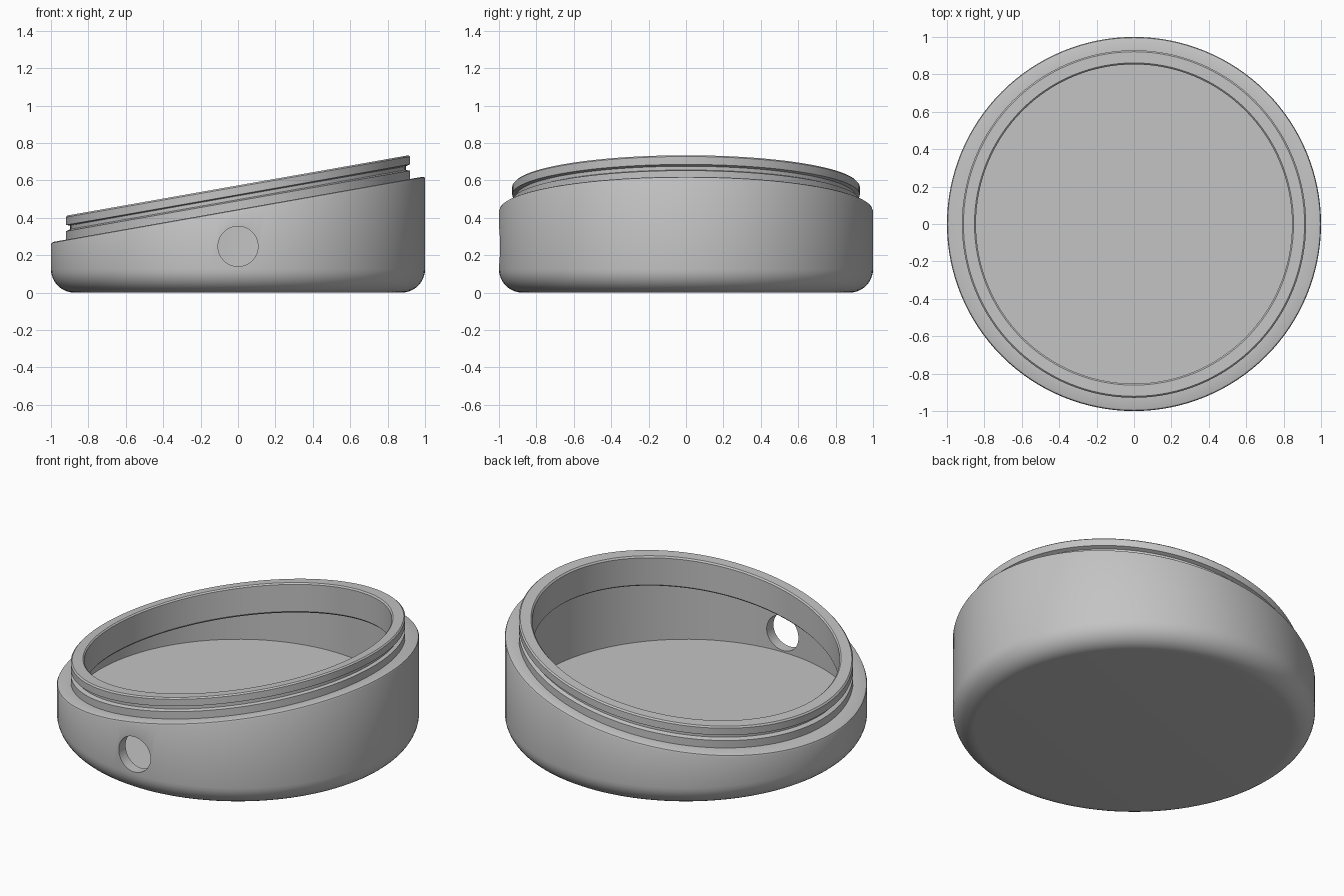
import bpy, bmesh, math

if "Cube" in bpy.data.objects:
    bpy.data.objects.remove(bpy.data.objects["Cube"], do_unlink=True)

SIDES = 128
SLOPE = math.tan(math.radians(10))

grey = bpy.data.materials.new("plain grey")
grey.use_nodes = True
grey.diffuse_color = (0.55, 0.55, 0.55, 1)
grey.node_tree.nodes["Principled BSDF"].inputs["Base Color"].default_value = grey.diffuse_color


def lathe(name, profile, closed, stretch=1.0):
    """Spin (radius, height, tilt) points; tilt 1 follows the sloping top."""
    bm = bmesh.new()
    rings = []
    for r, z, tilt in profile:
        ring = []
        for i in range(SIDES):
            a = math.tau * i / SIDES
            x, y = r * math.cos(a), r * stretch * math.sin(a)
            ring.append(bm.verts.new((x, y, z + tilt * SLOPE * x)))
        rings.append(ring)
    pairs = list(zip(rings, rings[1:]))
    if closed:
        pairs.append((rings[-1], rings[0]))
    else:
        bm.faces.new(rings[0])
        bm.faces.new(rings[-1])
    for lower, upper in pairs:
        for i in range(SIDES):
            j = (i + 1) % SIDES
            bm.faces.new((lower[i], lower[j], upper[j], upper[i]))
    bmesh.ops.recalc_face_normals(bm, faces=bm.faces)
    mesh = bpy.data.meshes.new(name)
    bm.to_mesh(mesh)
    bm.free()
    mesh.materials.append(grey)
    obj = bpy.data.objects.new(name, mesh)
    bpy.context.collection.objects.link(obj)
    return obj


def make_active(obj):
    bpy.ops.object.select_all(action="DESELECT")
    obj.select_set(True)
    bpy.context.view_layer.objects.active = obj


# Hollow body: rounded foot, sloping shoulder, flat inner floor
FOOT = 0.125
foot = []
for k in range(11):
    a = math.pi / 2 * k / 10
    foot.append((1 - FOOT + FOOT * math.sin(a), FOOT - FOOT * math.cos(a), 0))
body = lathe("case_body", foot + [
    (1.0, 0.432, 1), (0.996, 0.441, 1), (0.987, 0.445, 1),
    (0.915, 0.445, 1), (0.915, 0.41, 1), (0.935, 0.40, 1),
    (0.935, 0.13, 0)], closed=False)

# Neck ring with a sealing groove and an inner lip
neck = lathe("neck_ring", [
    (0.845, 0.40, 1), (0.845, 0.565, 1), (0.853, 0.573, 1),
    (0.912, 0.573, 1), (0.92, 0.565, 1), (0.92, 0.523, 1),
    (0.897, 0.517, 1), (0.897, 0.497, 1), (0.92, 0.490, 1),
    (0.92, 0.43, 1), (0.945, 0.42, 1), (0.945, 0.39, 1),
    (0.855, 0.39, 1)], closed=True, stretch=1.01)

# Round cable hole through the front wall
bpy.ops.mesh.primitive_cylinder_add(vertices=64, radius=0.107, depth=0.4,
                                    location=(0, -1, 0.247),
                                    rotation=(math.pi / 2, 0, 0))
cutter = bpy.context.object
cutter.name = "hole_cutter"
cutter.hide_render = True
cutter.data.materials.append(grey)
cut = body.modifiers.new("hole", "BOOLEAN")
cut.operation = "DIFFERENCE"
cut.solver = "EXACT"
cut.object = cutter
make_active(body)
bpy.ops.object.modifier_apply(modifier=cut.name)
bpy.data.objects.remove(cutter, do_unlink=True)

for obj in (body, neck):
    make_active(obj)
    bpy.ops.object.shade_smooth_by_angle(angle=math.radians(30))
